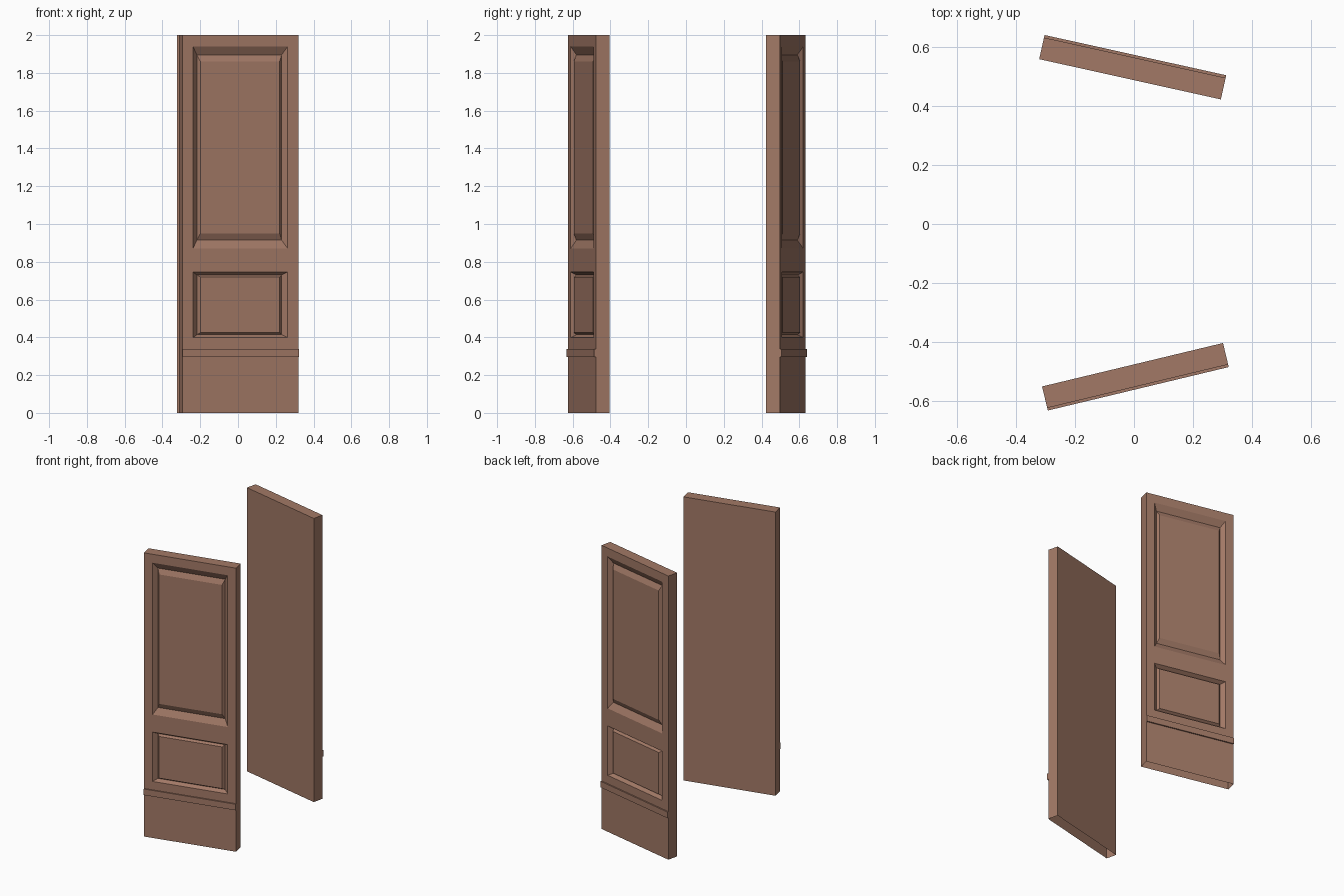
import bpy, bmesh, math
from mathutils import Matrix

if "Cube" in bpy.data.objects:
    bpy.data.objects.remove(bpy.data.objects["Cube"])

W, T, H = 0.316, 0.075, 2.0          # half width, thickness, height
RAIL = 0.009                         # how far the rail stands proud

wood = bpy.data.materials.new("brown_wood")
wood.diffuse_color = (0.36, 0.19, 0.132, 1)
wood.use_nodes = True
wood.node_tree.nodes["Principled BSDF"].inputs["Base Color"].default_value = wood.diffuse_color


def finish(name, bm, matrix):
    bmesh.ops.remove_doubles(bm, verts=bm.verts, dist=1e-5)
    mesh = bpy.data.meshes.new(name)
    bm.to_mesh(mesh)
    bm.free()
    mesh.materials.append(wood)
    ob = bpy.data.objects.new(name, mesh)
    ob.matrix_world = matrix
    bpy.context.collection.objects.link(ob)
    return ob


def quad(bm, *pts):
    bm.faces.new([bm.verts.new(p) for p in pts])


def ring(u, z0, z1, y):
    return [(-u, y, z0), (u, y, z0), (u, y, z1), (-u, y, z1)]


def panel(name, matrix):
    bm = bmesh.new()
    # front face around the two panel openings
    us = [-W, -0.258, 0.258, W]
    zs = [0, 0.398, 0.746, 0.87, 1.94, H]
    for i in range(3):
        for j in range(5):
            if i == 1 and j in (1, 3):
                continue
            quad(bm, (us[i], -T, zs[j]), (us[i + 1], -T, zs[j]),
                 (us[i + 1], -T, zs[j + 1]), (us[i], -T, zs[j + 1]))
    # bevelled groove and raised field in each opening
    for z0, z1, g, f in ((0.398, 0.746, 0.016, 0.027), (0.87, 1.94, 0.044, 0.079)):
        rings = [ring(0.258, z0, z1, -T),
                 ring(0.231, z0 + g, z1 - g, -T + 0.025),
                 ring(0.216, z0 + f, z1 - f, -T + 0.008)]
        for a, b in zip(rings, rings[1:]):
            for k in range(4):
                n = (k + 1) % 4
                quad(bm, a[k], a[n], b[n], b[k])
        quad(bm, *rings[-1])
    # back, ends and top; the underside is open
    quad(bm, (W, 0, 0), (-W, 0, 0), (-W, 0, H), (W, 0, H))
    quad(bm, (W, -T, 0), (W, 0, 0), (W, 0, H), (W, -T, H))
    quad(bm, (-W, 0, 0), (-W, -T, 0), (-W, -T, H), (-W, 0, H))
    quad(bm, (-W, -T, H), (W, -T, H), (W, 0, H), (-W, 0, H))
    finish(name, bm, matrix)


def rail(name, matrix):
    # flat moulding strip across the outer face
    bm = bmesh.new()
    m = Matrix.Translation((0, -T - RAIL / 2, 0.3175)) @ Matrix.Diagonal((2 * W, RAIL, 0.043, 1))
    bmesh.ops.create_cube(bm, size=1, matrix=m)
    finish(name, bm, matrix)


# two panels, detailed faces turned outward
for side, x, y, ang in (("front", -0.005, -0.478, 13.5), ("back", -0.0135, 0.4915, 167.5)):
    place = Matrix.Translation((x, y, 0)) @ Matrix.Rotation(math.radians(ang), 4, 'Z')
    panel(side + "_panel", place)
    rail(side + "_rail", place)
